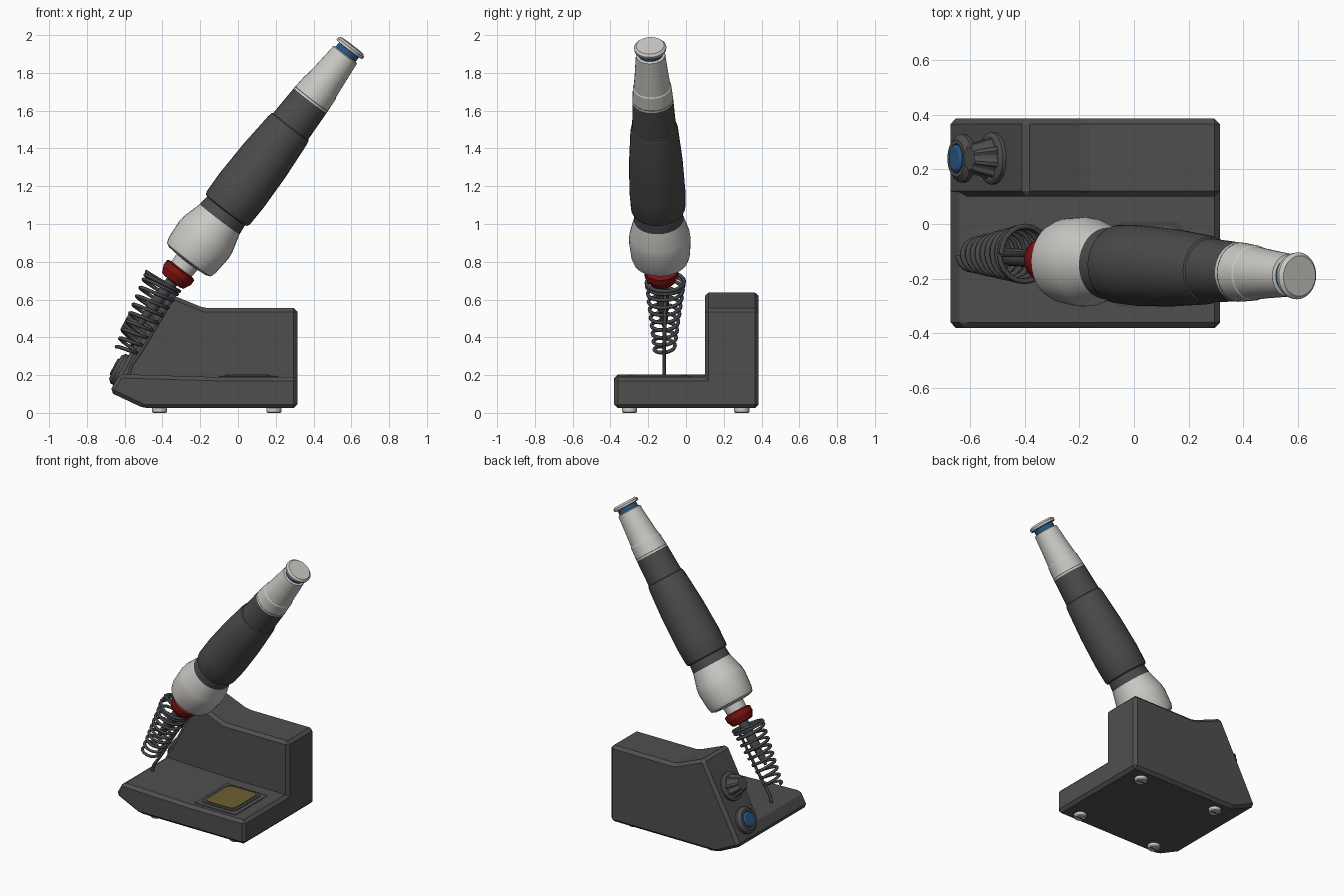
import bpy, bmesh, math
from mathutils import Vector

if "Cube" in bpy.data.objects:
    bpy.data.objects.remove(bpy.data.objects["Cube"])


def mat(name, rgb):
    m = bpy.data.materials.new(name)
    m.diffuse_color = (*rgb, 1)
    m.use_nodes = True
    m.node_tree.nodes["Principled BSDF"].inputs["Base Color"].default_value = m.diffuse_color
    return m


BODY = mat("charcoal", (0.078, 0.078, 0.078))
GRIP = mat("rubber_grey", (0.07, 0.07, 0.07))
WHITE = mat("warm_white", (0.60, 0.585, 0.555))
RED = mat("red", (0.20, 0.006, 0.006))
BLUE = mat("blue", (0.022, 0.10, 0.24))
SPONGE = mat("sponge_yellow", (0.15, 0.115, 0.03))
STEEL = mat("dark_steel", (0.06, 0.062, 0.065))


def add(name, bm, mats, smooth=False):
    bmesh.ops.recalc_face_normals(bm, faces=bm.faces)
    me = bpy.data.meshes.new(name)
    bm.to_mesh(me)
    bm.free()
    for m in mats:
        me.materials.append(m)
    ob = bpy.data.objects.new(name, me)
    bpy.context.collection.objects.link(ob)
    if smooth:
        bpy.ops.object.select_all(action='DESELECT')
        ob.select_set(True)
        bpy.context.view_layer.objects.active = ob
        bpy.ops.object.shade_smooth_by_angle(angle=math.radians(25))
    return ob


def bevel(ob, width, segments=1):
    b = ob.modifiers.new("bevel", 'BEVEL')
    b.width, b.segments, b.limit_method = width, segments, 'ANGLE'
    b.angle_limit = math.radians(20)


def prism(name, profile, y0, y1, m, width):
    """Extrude an XZ profile along Y."""
    bm = bmesh.new()
    f = bm.faces.new([bm.verts.new((x, y0, z)) for x, z in profile])
    r = bmesh.ops.extrude_face_region(bm, geom=[f])
    bmesh.ops.translate(bm, vec=(0, y1 - y0, 0),
                        verts=[v for v in r['geom'] if isinstance(v, bmesh.types.BMVert)])
    ob = add(name, bm, [m])
    bevel(ob, width)
    return ob


def lathe(name, origin, axis, profile, mats, rule=None, seg=32, flute=None):
    """Spin (distance, radius) points round an axis; rule gives a slot per band."""
    bm = bmesh.new()
    origin, axis = Vector(origin), Vector(axis).normalized()
    u = axis.cross(Vector((0, 1, 0))).normalized()
    v = axis.cross(u)
    rings = []
    for k, (t, r) in enumerate(profile):
        ring = []
        for i in range(seg):
            a = 2 * math.pi * i / seg
            q = r * (flute(k, i) if flute else 1)
            ring.append(bm.verts.new(origin + axis * t + (u * math.cos(a) + v * math.sin(a)) * q))
        rings.append(ring)
    for k in range(len(rings) - 1):
        mid = (profile[k][0] + profile[k + 1][0]) / 2
        for i in range(seg):
            j = (i + 1) % seg
            f = bm.faces.new((rings[k][i], rings[k][j], rings[k + 1][j], rings[k + 1][i]))
            f.material_index = rule(mid) if rule else 0
    bm.faces.new(rings[0])
    bm.faces.new(rings[-1]).material_index = rule(profile[-1][0]) if rule else 0
    return add(name, bm, mats, True)


def wire(name, pts, radius, m):
    cu = bpy.data.curves.new(name, 'CURVE')
    cu.dimensions = '3D'
    cu.bevel_depth, cu.bevel_resolution, cu.use_fill_caps = radius, 1, True
    sp = cu.splines.new('POLY')
    sp.points.add(len(pts) - 1)
    for p, q in zip(sp.points, pts):
        p.co = (*q, 1)
    cu.materials.append(m)
    ob = bpy.data.objects.new(name, cu)
    bpy.context.collection.objects.link(ob)


def plate(name, x0, x1, y0, y1, z, h, m, corner):
    """Thin tile with rounded upright corners."""
    bm = bmesh.new()
    pts = []
    for cx, cy, a0 in ((x1 - corner, y1 - corner, 0), (x0 + corner, y1 - corner, 90),
                       (x0 + corner, y0 + corner, 180), (x1 - corner, y0 + corner, 270)):
        for s in range(4):
            a = math.radians(a0 + 30 * s)
            pts.append((cx + corner * math.cos(a), cy + corner * math.sin(a)))
    f = bm.faces.new([bm.verts.new((x, y, z)) for x, y in pts])
    r = bmesh.ops.extrude_face_region(bm, geom=[f])
    bmesh.ops.translate(bm, vec=(0, 0, h),
                        verts=[v for v in r['geom'] if isinstance(v, bmesh.types.BMVert)])
    add(name, bm, [m])


# Station housing: low tray and tall control block
prism("tray", [(-0.68, 0.11), (-0.50, 0.025), (0.315, 0.025), (0.315, 0.19),
               (-0.13, 0.19), (-0.628, 0.205)], -0.38, 0.25, BODY, 0.02)
prism("control_block", [(-0.68, 0.11), (-0.50, 0.025), (0.315, 0.025), (0.315, 0.555),
                        (-0.18, 0.555), (-0.40, 0.645), (-0.637, 0.195)], 0.10, 0.385, BODY, 0.02)

# Sponge well on the tray
plate("sponge_tray", -0.10, 0.215, -0.335, 0.02, 0.18, 0.014, BODY, 0.01)
plate("sponge_rim", -0.08, 0.185, -0.305, 0.01, 0.18, 0.018, STEEL, 0.04)
plate("sponge", -0.06, 0.165, -0.285, -0.01, 0.18, 0.023, SPONGE, 0.035)

# Feet with a slot
for x in (-0.415, 0.19):
    for y in (-0.30, 0.295):
        lathe("foot", (x, y, 0.03), (0, 0, -1), [(0, 0.04), (0.024, 0.04), (0.03, 0.034)], [WHITE], seg=20)
        plate("foot_slot", x - 0.032, x + 0.032, y - 0.006, y + 0.006, -0.0005, 0.003, STEEL, 0.003)

# Fluted dial and push button on the sloped face
OUT = Vector((-0.883, 0, 0.47))
lathe("dial_flange", (-0.505, 0.24, 0.43), OUT, [(0, 0.095), (0.022, 0.095), (0.03, 0.082)], [BODY])
lathe("dial_grip", (-0.505, 0.24, 0.43), OUT,
      [(0.025, 0.078), (0.10, 0.055), (0.11, 0.046)], [BODY], seg=32,
      flute=lambda k, i: 0.84 if i % 4 < 2 else 1.0)
lathe("button_ring", (-0.617, 0.24, 0.225), OUT,
      [(0, 0.088), (0.02, 0.088), (0.038, 0.068), (0.038, 0.054), (0.03, 0.052)], [BODY])
lathe("button", (-0.617, 0.24, 0.225), OUT, [(0.02, 0.051), (0.04, 0.051), (0.047, 0.04)], [BLUE])

# Iron: everything turned round one tilted axis
P = (-0.315, -0.13, 0.74)
U = (0.6065, -0.0396, 0.794)
lathe("collar", P, U, [(0.01, 0.066), (0.075, 0.07), (0.08, 0.125), (0.09, 0.146), (0.12, 0.156),
                       (0.22, 0.164), (0.26, 0.160), (0.36, 0.132)], [WHITE])
lathe("grip", P, U, [(0.34, 0.132), (0.36, 0.132), (0.415, 0.126), (0.42, 0.138), (0.435, 0.144),
                     (0.55, 0.148), (0.75, 0.142), (0.95, 0.127), (0.975, 0.122), (0.98, 0.116),
                     (1.165, 0.108)], [GRIP])
lathe("tail", P, U, [(1.15, 0.109), (1.24, 0.102), (1.245, 0.098), (1.32, 0.09), (1.455, 0.078),
                     (1.46, 0.066), (1.488, 0.066), (1.49, 0.084), (1.505, 0.086), (1.517, 0.074)],
      [WHITE, BLUE], lambda t: 1 if 1.459 < t < 1.489 else 0)
lathe("red_nut", P, U, [(-0.055, 0.055), (-0.05, 0.072), (-0.03, 0.08), (-0.012, 0.09),
                        (0.02, 0.09), (0.028, 0.07)], [RED], seg=24)
lathe("heater_barrel", P, U, [(-0.36, 0.008), (-0.31, 0.022), (-0.25, 0.024), (-0.24, 0.032),
                              (-0.04, 0.034)], [STEEL], seg=16)

# Conical spring holder, tightly wound near its mouth
A, B = Vector((-0.598, -0.115, 0.325)), Vector((-0.395, -0.11, 0.70))
d = (B - A).normalized()
e = d.cross(Vector((0, 1, 0))).normalized()
n = d.cross(e)
turns, steps = 10, 20
coil = []
for i in range(turns * steps + 1):
    w = i / steps
    s = w / 8.2 * 0.92 if w < 8.2 else 0.92 + 0.08 * (w - 8.2) / 1.8
    r = 0.052 + 0.05 * s
    a = 2 * math.pi * w
    coil.append(A.lerp(B, s) + e * r * math.cos(a) + n * r * math.sin(a))
wire("spring", coil, 0.01, STEEL)
# Support leg from the spring mouth down to the tray
wire("spring_leg", [coil[-1], (-0.335, -0.11, 0.62), (-0.50, -0.115, 0.345),
                    (-0.565, -0.115, 0.25), (-0.58, -0.115, 0.19)], 0.01, STEEL)
